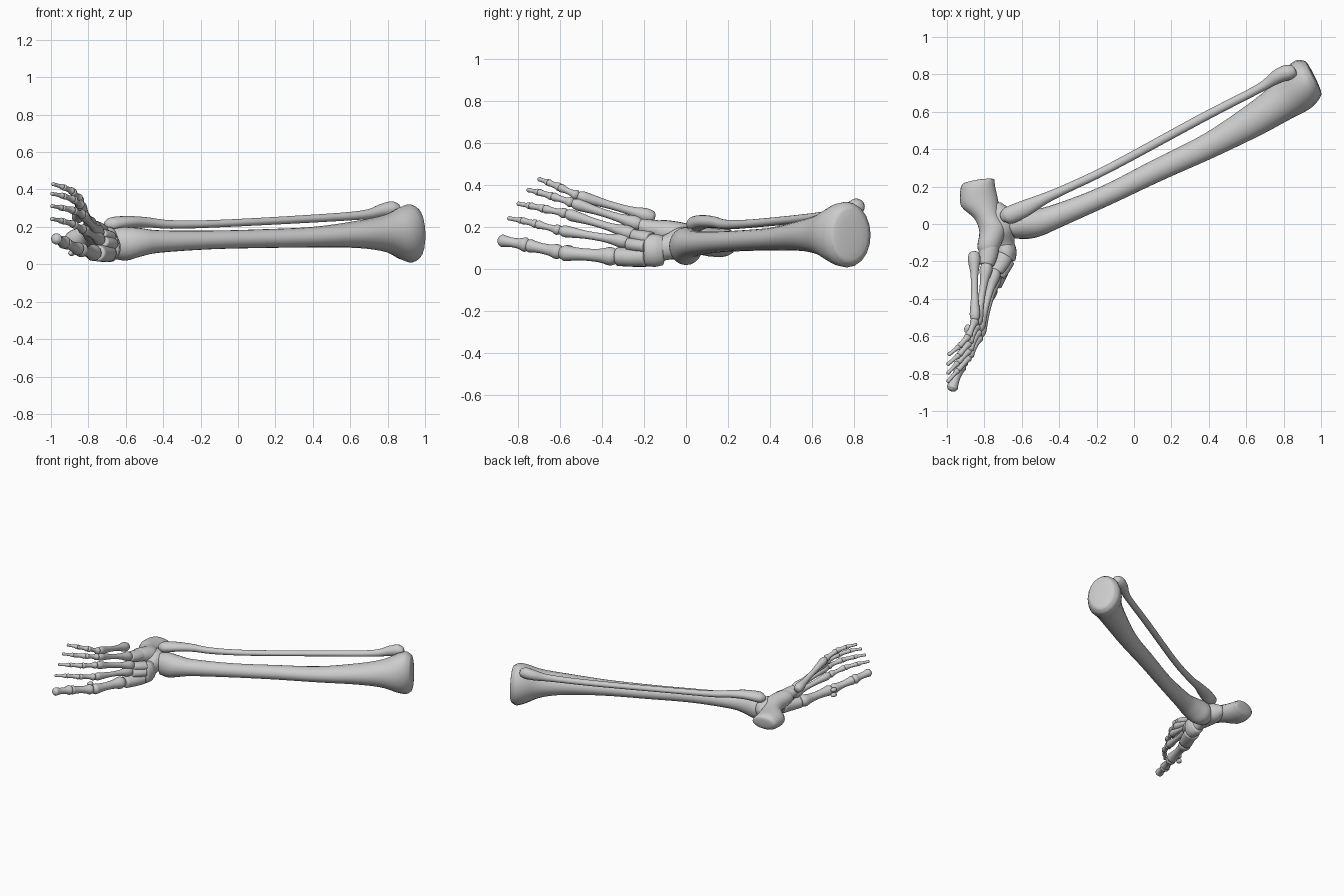
import bpy, bmesh, math
from mathutils import Vector

SIDES = 20


def spline(p0, p1, p2, p3, t):
    return [0.5 * (2 * b + (c - a) * t + (2 * a - 5 * b + 4 * c - d) * t * t
                   + (3 * b - a - 3 * c + d) * t ** 3)
            for a, b, c, d in zip(p0, p1, p2, p3)]


def loft(name, stations, dome=0.3, steps=4, tri=0.0):
    """Smooth bone through stations (x, y, z, horizontal radius, vertical radius)."""
    n = len(stations)
    pts = []
    for i in range(n - 1):
        q = [stations[min(max(i + k, 0), n - 1)] for k in (-1, 0, 1, 2)]
        pts += [spline(*q, s / steps) for s in range(steps)]
    pts.append(list(stations[-1]))
    axis = (Vector(stations[-1][:3]) - Vector(stations[0][:3])).normalized()

    def cap(p, sign):
        out = []
        for a in (30, 55, 75):
            a = math.radians(a)
            c = Vector(p[:3]) + axis * sign * dome * min(p[3], p[4]) * math.sin(a)
            out.append([*c, p[3] * math.cos(a), p[4] * math.cos(a)])
        return out

    pts = cap(pts[0], -1)[::-1] + pts + cap(pts[-1], 1)
    v = (Vector((0, 0, 1)) - axis * axis.z).normalized()
    u = v.cross(axis)
    bm = bmesh.new()
    rings = []
    for x, y, z, a, b in pts:
        ring = []
        for k in range(SIDES):
            w = 2 * math.pi * k / SIDES
            r = 1 + tri * math.cos(3 * w)
            ring.append(bm.verts.new(Vector((x, y, z)) + u * a * r * math.cos(w)
                                     + v * b * r * math.sin(w)))
        rings.append(ring)
    for r0, r1 in zip(rings, rings[1:]):
        for k in range(SIDES):
            j = (k + 1) % SIDES
            bm.faces.new((r0[k], r0[j], r1[j], r1[k]))
    bm.faces.new(rings[0])
    bm.faces.new(rings[-1])
    bmesh.ops.recalc_face_normals(bm, faces=bm.faces)
    me = bpy.data.meshes.new(name)
    bm.to_mesh(me)
    bm.free()
    for f in me.polygons:
        f.use_smooth = True
    ob = bpy.data.objects.new(name, me)
    bpy.context.collection.objects.link(ob)
    return ob


def long_bone(name, a, b, base, shaft, head):
    """Small bone with flared ends and a waisted shaft."""
    a, b = Vector(a), Vector(b)
    prof = ((0.03, base * .85), (0.12, base), (0.32, shaft * 1.1), (0.6, shaft),
            (0.82, head * .9), (0.92, head), (0.98, head * .8))
    loft(name, [(*a.lerp(b, t), r, r) for t, r in prof], dome=0.5, steps=3)


# Shin bone, ankle to knee
loft("tibia", [
    (-.665, -.015, .11, .07, .08), (-.60, -.0, .11, .088, .09),
    (-.52, .01, .118, .078, .076), (-.42, .04, .122, .064, .06),
    (-.155, .15, .13, .055, .05), (.12, .285, .137, .06, .05),
    (.40, .418, .145, .068, .055), (.64, .555, .16, .088, .073),
    (.79, .655, .165, .105, .10), (.875, .725, .165, .128, .142),
    (.925, .765, .165, .124, .156), (.958, .782, .165, .10, .135)], dome=0.1)

# Outer, thinner leg bone
loft("fibula", [
    (-.70, .035, .212, .028, .025), (-.67, .045, .215, .047, .038),
    (-.58, .085, .226, .044, .032), (-.48, .135, .224, .03, .027),
    (-.36, .19, .213, .024, .023), (-.12, .305, .217, .023, .02),
    (.36, .565, .242, .024, .021), (.66, .72, .263, .024, .024),
    (.76, .785, .285, .037, .036), (.82, .81, .297, .042, .04),
    (.85, .82, .297, .033, .03)], dome=0.5)

# Heel bone
loft("calcaneus", [
    (-.832, .225, .125, .088, .05), (-.836, .19, .125, .094, .066),
    (-.825, .11, .13, .10, .068), (-.785, .04, .145, .07, .062),
    (-.755, -.03, .16, .073, .064), (-.772, -.11, .18, .066, .055),
    (-.775, -.15, .185, .05, .045)], dome=0.2)

# Ankle and midfoot bones
loft("talus", [
    (-.735, .10, .135, .035, .035), (-.715, .05, .13, .07, .068),
    (-.70, -.02, .125, .072, .075), (-.69, -.09, .105, .052, .06),
    (-.685, -.13, .095, .05, .06)], dome=0.4)
loft("navicular", [
    (-.685, -.11, .09, .05, .07), (-.685, -.145, .09, .058, .078),
    (-.69, -.19, .09, .056, .075)], dome=0.2)
loft("medial_cuneiform", [
    (-.70, -.19, .06, .055, .048), (-.72, -.25, .058, .05, .046),
    (-.755, -.325, .06, .048, .044)], dome=0.15)
loft("middle_cuneiform", [
    (-.685, -.19, .11, .05, .035), (-.705, -.24, .115, .042, .033),
    (-.725, -.275, .12, .036, .03)], dome=0.15)
loft("outer_cuneiform", [
    (-.69, -.17, .145, .045, .035), (-.715, -.22, .155, .04, .032),
    (-.735, -.25, .162, .036, .028)], dome=0.15)
loft("cuboid", [
    (-.77, -.11, .185, .052, .046), (-.78, -.17, .195, .05, .042),
    (-.79, -.215, .205, .042, .036)], dome=0.2)

# Four lesser toes: base, knuckle, and joints to the tip
toes = {
    "second": [(-.735, -.27, .13), (-.825, -.60, .185), (-.88, -.71, .215),
               (-.94, -.78, .232), (-.998, -.845, .243)],
    "third": [(-.74, -.245, .165), (-.83, -.57, .265), (-.88, -.675, .288),
              (-.94, -.74, .302), (-.998, -.80, .312)],
    "fourth": [(-.785, -.21, .21), (-.84, -.54, .316), (-.88, -.635, .347),
               (-.935, -.70, .366), (-.998, -.752, .378)],
    "fifth": [(-.855, -.15, .245), (-.85, -.515, .35), (-.885, -.60, .39),
              (-.935, -.655, .413), (-.992, -.70, .43)],
}
sizes = [(.034, .019, .028), (.025, .015, .021), (.02, .014, .017), (.016, .01, .011)]
parts = ["metatarsal", "near_phalanx", "middle_phalanx", "tip_phalanx"]
for toe, pts in toes.items():
    for part, a, b, size in zip(parts, pts, pts[1:], sizes):
        long_bone(f"{toe}_{part}", a, b, *size)

# Big toe and the two small bones under its knuckle
long_bone("first_metatarsal", (-.765, -.33, .06), (-.845, -.595, .078), .044, .029, .038)
long_bone("first_near_phalanx", (-.85, -.595, .08), (-.925, -.755, .115), .036, .025, .032)
long_bone("first_tip_phalanx", (-.925, -.75, .115), (-.975, -.885, .138), .035, .023, .03)
for i, z in enumerate((.06, .10)):
    loft(f"sesamoid_{i + 1}", [(-.885, -.545, z, .013, .012), (-.89, -.56, z, .018, .016),
                               (-.895, -.575, z, .013, .012)], dome=0.6)
